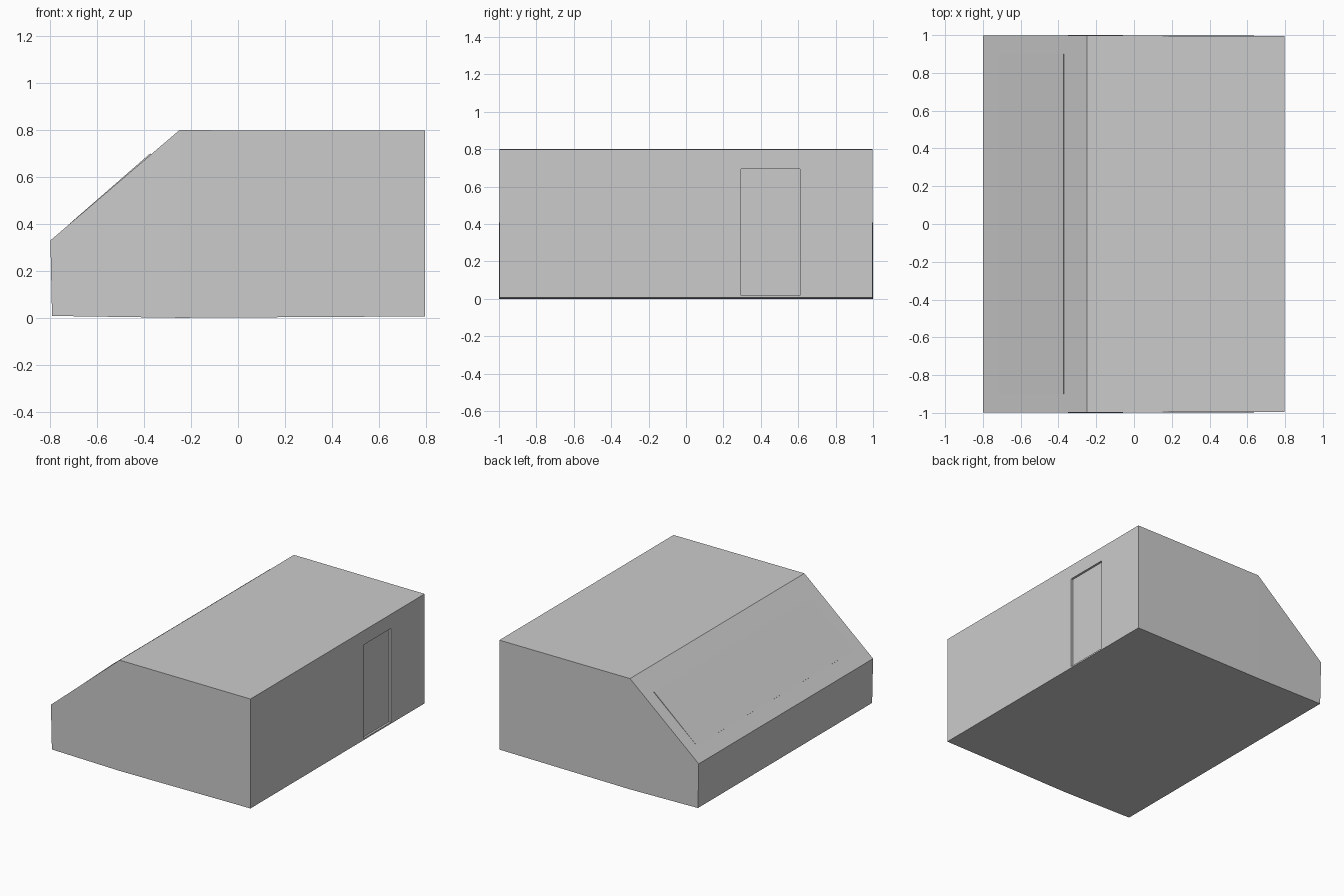
import bpy, bmesh

if "Cube" in bpy.data.objects:
    bpy.data.objects.remove(bpy.data.objects["Cube"])


def make_object(name, verts, faces):
    mesh = bpy.data.meshes.new(name)
    mesh.from_pydata(verts, [], faces)
    bm = bmesh.new()
    bm.from_mesh(mesh)
    bmesh.ops.recalc_face_normals(bm, faces=bm.faces)
    bm.to_mesh(mesh)
    bm.free()
    obj = bpy.data.objects.new(name, mesh)
    bpy.context.collection.objects.link(obj)
    return obj


def extrude_profile(name, profile, caps):
    """Profile points are (x, z, half width in y)."""
    n = len(profile)
    verts = [(x, s * w, z) for s in (-1, 1) for x, z, w in profile]
    faces = [(i, (i + 1) % n, (i + 1) % n + n, i + n) for i in range(n)]
    for cap in caps:
        faces += [tuple(cap), tuple(i + n for i in cap)]
    return make_object(name, verts, faces)


# Main body, slightly bowed outward along the middle of the base
body = extrude_profile("house_body", [
    (-0.793, 0.008, 0.996), (-0.25, 0.0, 1.0), (0.797, 0.006, 0.996),
    (0.797, 0.798, 0.996), (-0.25, 0.80, 0.997), (-0.80, 0.33, 0.997),
], [(0, 1, 4, 5), (1, 2, 3, 4)])

# Recessed doorway in the right wall
x0, x1, y0, y1, z0, z1 = 0.782, 0.90, 0.295, 0.61, 0.017, 0.695
cutter = make_object(
    "door_cutter",
    [(x, y, z) for x in (x0, x1) for y in (y0, y1) for z in (z0, z1)],
    [(0, 1, 3, 2), (4, 6, 7, 5), (0, 4, 5, 1),
     (2, 3, 7, 6), (0, 2, 6, 4), (1, 5, 7, 3)])
cutter.hide_render = True
mod = body.modifiers.new("doorway", 'BOOLEAN')
mod.operation = 'DIFFERENCE'
mod.solver = 'EXACT'
mod.object = cutter
bpy.context.view_layer.objects.active = body
bpy.ops.object.modifier_apply(modifier=mod.name)
bpy.data.objects.remove(cutter)

# Skylight panel on the slope, tilted so its upper edge stands proud
extrude_profile("skylight_panel", [
    (-0.700, 0.385, 0.90), (-0.360, 0.676, 0.90),
    (-0.374, 0.701, 0.90), (-0.716, 0.403, 0.90),
], [(0, 1, 2, 3)])
